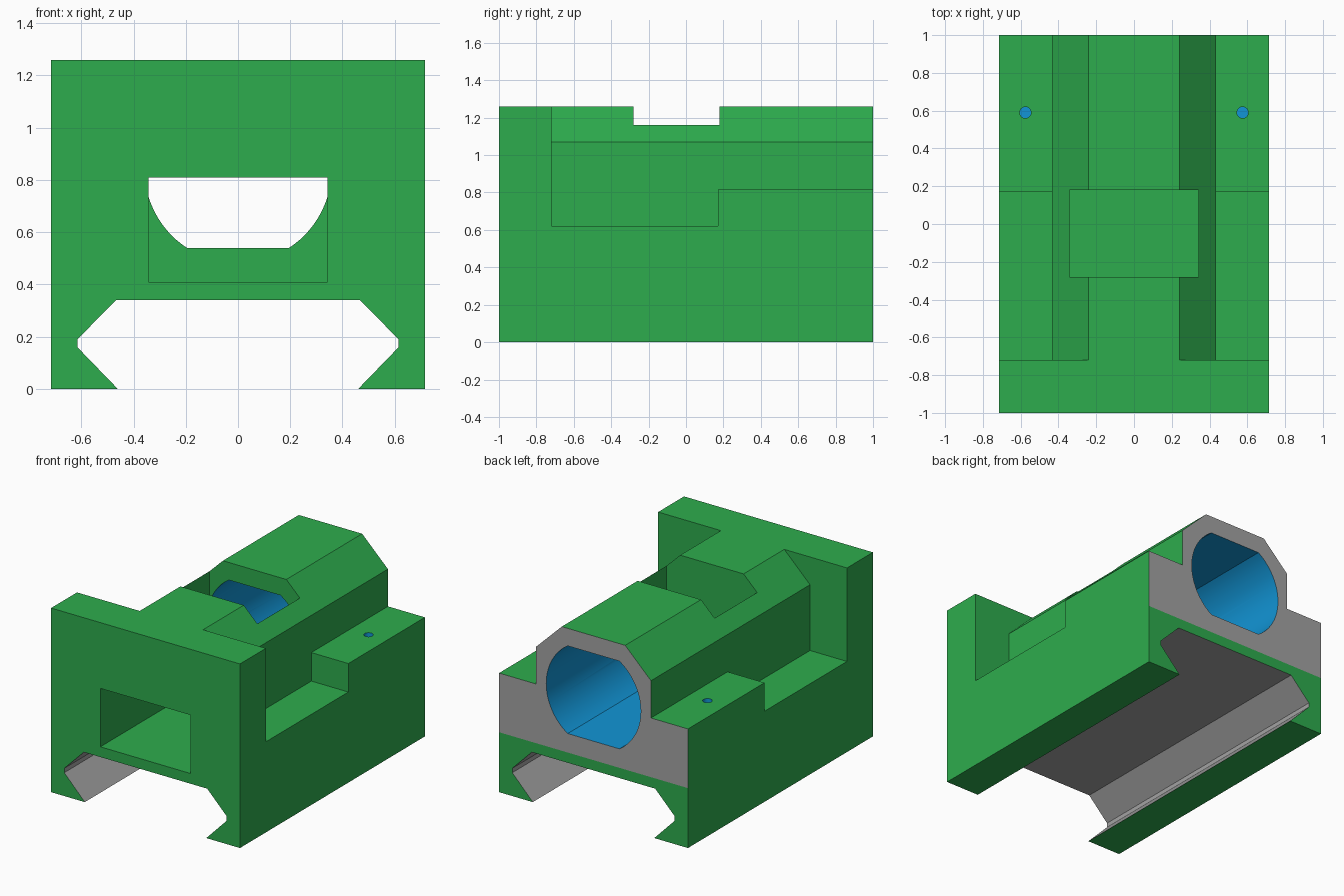
import bpy, bmesh, math
from mathutils import Vector

if "Cube" in bpy.data.objects:
    bpy.data.objects.remove(bpy.data.objects["Cube"])

W, TOP = 0.715, 1.26                    # half width and height of the block
BORE_R, BORE_Z, BORE_FLAT = 0.358, 0.84, 0.30
POCKET_BACK, SPLIT = 0.18, 0.41


def prism(name, pts, a, b, axis='Y', helper=True):
    """Extrude a closed profile from a to b along one axis."""
    place = {'X': lambda p, t: (t, p[0], p[1]),
             'Y': lambda p, t: (p[0], t, p[1]),
             'Z': lambda p, t: (p[0], p[1], t)}[axis]
    bm = bmesh.new()
    lo = [bm.verts.new(place(p, a)) for p in pts]
    hi = [bm.verts.new(place(p, b)) for p in pts]
    n = len(pts)
    bm.faces.new(lo)
    bm.faces.new(hi)
    for i in range(n):
        j = (i + 1) % n
        bm.faces.new((lo[i], lo[j], hi[j], hi[i]))
    bmesh.ops.recalc_face_normals(bm, faces=bm.faces)
    me = bpy.data.meshes.new(name)
    bm.to_mesh(me)
    bm.free()
    ob = bpy.data.objects.new(name, me)
    bpy.context.collection.objects.link(ob)
    ob.hide_render = helper
    return ob


def rect(x0, x1, z0, z1):
    return [(x0, z0), (x1, z0), (x1, z1), (x0, z1)]


# Main block
body = prism("rail_mount_body", rect(-W, W, 0, TOP), -1, 1, helper=False)
cutters = []

# Side ledges, barrel chamfers and pin holes, mirrored left and right
for s in (-1, 1):
    ledge = [(-0.72, 0.62), (0.172, 0.62), (0.172, 0.815),
             (1.5, 0.815), (1.5, 2), (-0.72, 2)]
    cutters.append(prism("ledge_cutter", ledge, s * 0.435, s * 1.5, 'X'))
    slope = (TOP - 1.07) / (0.435 - 0.24)
    chamfer = [(s * (0.24 - 0.2), TOP + 0.2 * slope),
               (s * (0.435 + 0.1), 1.07 - 0.1 * slope), (s * 0.8, 2)]
    cutters.append(prism("chamfer_cutter", chamfer, -0.72, 1.5))
    pin = [(s * 0.575 + 0.03 * math.cos(t * math.tau / 24),
            0.59 + 0.03 * math.sin(t * math.tau / 24)) for t in range(24)]
    cutters.append(prism("pin_hole_cutter", pin, 0.5, 1.0, 'Z'))

# Top notch
cutters.append(prism("notch_cutter", rect(-0.5, 0.5, 1.16, 2), -0.28, POCKET_BACK))

# Front window leading into the pocket open to the top
pocket = [(-1.5, SPLIT), (POCKET_BACK, SPLIT), (POCKET_BACK, 1.5),
          (-0.28, 1.5), (-0.28, 0.81), (-1.5, 0.81)]
cutters.append(prism("pocket_cutter", pocket, -0.342, 0.342, 'X'))

# Rear bore: circle with flattened top and bottom
half = math.asin(BORE_FLAT / BORE_R)
arc = [-half + 2 * half * i / 28 for i in range(29)]
bore = [(BORE_R * math.cos(a), BORE_Z + BORE_R * math.sin(a)) for a in arc]
bore += [(-x, 2 * BORE_Z - z) for x, z in bore]
cutters.append(prism("bore_cutter", bore, 0.1, 1.5))

# Dovetail channel underneath
right = [(0.30, -0.16), (0.46, 0), (0.615, 0.16), (0.615, 0.19), (0.467, 0.34)]
cutters.append(prism("dovetail_cutter",
                     right + [(-x, z) for x, z in reversed(right)], -1.5, 1.5))

for c in cutters:
    m = body.modifiers.new(c.name, 'BOOLEAN')
    m.operation, m.solver, m.object = 'DIFFERENCE', 'EXACT', c
bpy.context.view_layer.update()
me = bpy.data.meshes.new_from_object(
    body.evaluated_get(bpy.context.evaluated_depsgraph_get()))
body.modifiers.clear()
body.data = me
me.name = "rail_mount_body"
for c in cutters:
    bpy.data.objects.remove(c)

# Materials
me.materials.clear()
for name, col in (("green", (0.027, 0.413, 0.075)),
                  ("grey", (0.367, 0.367, 0.367)),
                  ("blue", (0.006, 0.30, 0.67))):
    mat = bpy.data.materials.new(name)
    mat.diffuse_color = (*col, 1)
    mat.use_nodes = True
    mat.node_tree.nodes["Principled BSDF"].inputs["Base Color"].default_value = mat.diffuse_color
    me.materials.append(mat)

# Split the rear face at its colour line, then colour faces by position
bm = bmesh.new()
bm.from_mesh(me)
bmesh.ops.bisect_plane(bm, geom=bm.verts[:] + bm.edges[:] + bm.faces[:],
                       dist=1e-5, plane_co=Vector((0, 0, SPLIT)),
                       plane_no=Vector((0, 0, 1)))
bm.normal_update()
for f in bm.faces:
    c, n = f.calc_center_median(), f.normal
    f.material_index = 0
    along = abs(n.y) < 0.5
    in_bore = (along and c.y > POCKET_BACK + 0.1
               and math.hypot(c.x, c.z - BORE_Z) < BORE_R + 0.005
               and all(math.hypot(v.co.x, v.co.z - BORE_Z) < BORE_R + 0.005
                       for v in f.verts))
    in_pin = all(math.hypot(abs(v.co.x) - 0.575, v.co.y - 0.59) < 0.035
                 for v in f.verts)
    if in_bore or in_pin:
        f.material_index = 2
    elif along and abs(c.x) < 0.63 and 0.005 < c.z < 0.345:
        f.material_index = 1
    elif c.y > 0.999 and n.y > 0.9 and c.z > SPLIT:
        f.material_index = 1
bm.to_mesh(me)
bm.free()

bpy.context.view_layer.objects.active = body
body.select_set(True)
bpy.ops.object.shade_smooth_by_angle(angle=math.radians(25))
